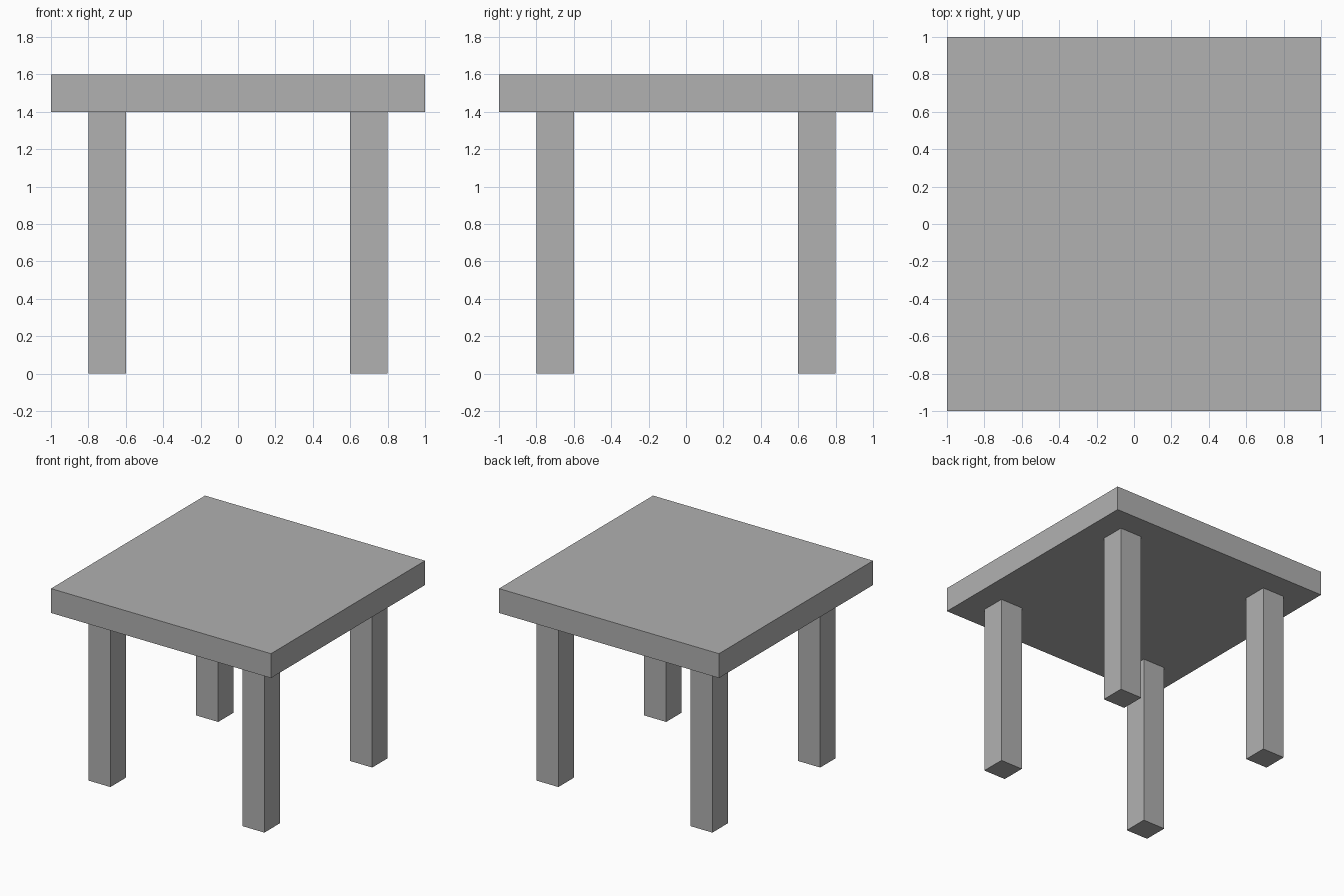
import bpy

if "Cube" in bpy.data.objects:
    bpy.data.objects.remove(bpy.data.objects["Cube"])

# Darker grey for the whole table
grey = bpy.data.materials.new("dark_grey")
grey.diffuse_color = (0.44, 0.44, 0.44, 1)
grey.use_nodes = True
grey.node_tree.nodes["Principled BSDF"].inputs["Base Color"].default_value = grey.diffuse_color


def box(name, low, high):
    """Add a grey box spanning two opposite corners."""
    centre = [(a + b) / 2 for a, b in zip(low, high)]
    size = [b - a for a, b in zip(low, high)]
    bpy.ops.mesh.primitive_cube_add(size=1, location=centre)
    obj = bpy.context.object
    obj.name = name
    obj.scale = size
    bpy.ops.object.transform_apply(location=False, rotation=False, scale=True)
    obj.data.materials.append(grey)
    return obj


# Square table top
box("table_top", (-1, -1, 1.4), (1, 1, 1.6))

# Four square legs, inset from the corners
LEG_CENTRE, LEG_HALF, LEG_HEIGHT = 0.7, 0.1, 1.4
for depth, sy in (("front", -1), ("back", 1)):
    for side, sx in (("left", -1), ("right", 1)):
        x, y = sx * LEG_CENTRE, sy * LEG_CENTRE
        box(f"{depth}_{side}_leg",
            (x - LEG_HALF, y - LEG_HALF, 0),
            (x + LEG_HALF, y + LEG_HALF, LEG_HEIGHT))
